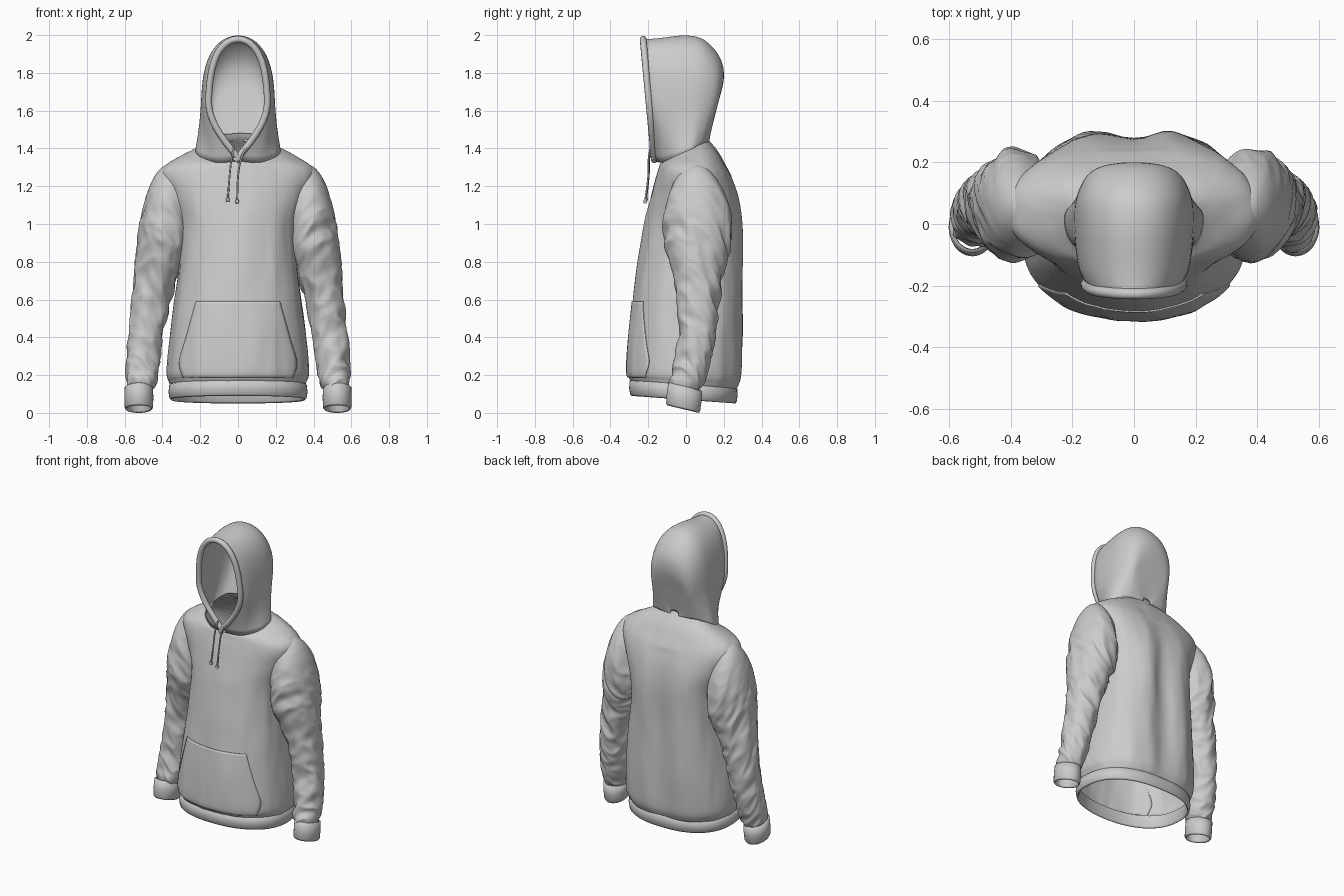
import bpy, bmesh, math
from mathutils import Vector, noise
from mathutils.bvhtree import BVHTree

if "Cube" in bpy.data.objects:
    bpy.data.objects.remove(bpy.data.objects["Cube"])


def spline(keys, steps):
    """Catmull-Rom interpolation through tuples of numbers."""
    out = []
    for i in range(len(keys) - 1):
        a, b, c, d = (keys[max(i - 1, 0)], keys[i], keys[i + 1], keys[min(i + 2, len(keys) - 1)])
        for k in range(steps):
            t = k / steps
            out.append(tuple(0.5 * (2 * q + (r - p) * t + (2 * p - 5 * q + 4 * r - s) * t * t
                                    + (3 * q - p - 3 * r + s) * t ** 3)
                             for p, q, r, s in zip(a, b, c, d)))
    return out + [keys[-1]]


def ring(key, count, front=2.0, back=2.0):
    """Oval through outer (x, z), inner (x, z), front y, back y; dz tilts it front to back."""
    ox, oz, ix, iz, yf, yb, dz = key
    pts = []
    for k in range(count):
        a = 2 * math.pi * k / count
        power = back if math.sin(a) > 0 else front
        c, s = (math.copysign(abs(f(a)) ** (2 / power), f(a)) for f in (math.cos, math.sin))
        pts.append(Vector(((ox + ix) / 2 + c * (ox - ix) / 2,
                           (yf + yb) / 2 + s * (yb - yf) / 2,
                           (oz + iz) / 2 + c * (oz - iz) / 2 + s * dz)))
    return pts


def wrinkle(rows, amount, freq, slant=0.0, ridged=False, top=9.0):
    """Push points in and out with noise, fading out above the height top."""
    for row in rows:
        centre = sum(row, Vector()) / len(row)
        for p in row:
            q = Vector(a * b for a, b in zip(p, freq))
            q.z += slant * (p.y - abs(p.x))
            n = noise.noise(q) + 0.5 * noise.noise(q * 2.1)
            if ridged:
                n = 0.55 - 2 * abs(n)
            fade = min(1, max(0.08, (top - p.z) / 0.25))
            p += (p - centre).normalized() * amount * fade * n


def loft(name, rows, closed=True, thickness=0):
    n = len(rows[0])
    bm = bmesh.new()
    grid = [[bm.verts.new(p) for p in row] for row in rows]
    for a, b in zip(grid, grid[1:]):
        for k in range(n if closed else n - 1):
            m = (k + 1) % n
            bm.faces.new((a[k], a[m], b[m], b[k]))
    bmesh.ops.remove_doubles(bm, verts=bm.verts, dist=0.0002)
    bmesh.ops.recalc_face_normals(bm, faces=bm.faces)
    for f in bm.faces:
        f.smooth = True
    mesh = bpy.data.meshes.new(name)
    bm.to_mesh(mesh)
    bm.free()
    obj = bpy.data.objects.new(name, mesh)
    bpy.context.collection.objects.link(obj)
    if thickness:
        mod = obj.modifiers.new("thickness", 'SOLIDIFY')
        mod.thickness = thickness
    return obj


def tube(name, points, radius):
    curve = bpy.data.curves.new(name, 'CURVE')
    curve.dimensions = '3D'
    curve.bevel_depth = radius
    curve.bevel_resolution = 3
    curve.use_fill_caps = True
    line = curve.splines.new('POLY')
    line.points.add(len(points) - 1)
    for p, q in zip(line.points, points):
        p.co = (*q, 1)
    line.use_smooth = True
    obj = bpy.data.objects.new(name, curve)
    bpy.context.collection.objects.link(obj)


def body_key(z, dz, hw, yf, yb):
    return (hw, z, -hw, z, yf, yb, dz)


# Torso, from the waistband up over the shoulders to the neck seam
torso_keys = [body_key(*k) for k in (
    (0.14, -0.02, 0.35, -0.285, 0.26), (0.165, -0.02, 0.362, -0.30, 0.28),
    (0.22, -0.01, 0.375, -0.31, 0.298), (0.40, 0, 0.36, -0.302, 0.31),
    (0.60, 0, 0.335, -0.28, 0.313), (0.80, 0, 0.312, -0.255, 0.313),
    (1.00, 0, 0.315, -0.22, 0.308), (1.14, 0, 0.365, -0.185, 0.282),
    (1.24, 0.005, 0.405, -0.16, 0.245), (1.30, 0.015, 0.39, -0.146, 0.208),
    (1.35, 0.035, 0.31, -0.138, 0.168), (1.385, 0.06, 0.215, -0.13, 0.118),
    (1.41, 0.07, 0.185, -0.12, 0.10))]
torso_rows = [ring(k, 112, 2.25, 2.5) for k in spline(torso_keys, 7)]
wrinkle(torso_rows, 0.007, (9, 9, 2))
for row in torso_rows:
    for p in row:  # hollow between the two long folds of the back
        if p.y > 0:
            fade = math.sin(math.pi * min(1, max(0, (p.z - 0.1) / 1.15))) ** 0.6
            p.y -= 0.04 * fade * math.exp(-(p.x / 0.08) ** 2)
torso = loft("torso", torso_rows)

# Waistband, folded to the inside
loft("waistband", [ring(body_key(*k), 96, 2.25, 2.4) for k in (
    (0.155, -0.02, 0.352, -0.287, 0.262), (0.148, -0.02, 0.364, -0.299, 0.272),
    (0.11, -0.02, 0.368, -0.301, 0.273), (0.078, -0.02, 0.363, -0.296, 0.268),
    (0.07, -0.02, 0.355, -0.289, 0.261), (0.08, -0.02, 0.348, -0.282, 0.254),
    (0.155, -0.02, 0.346, -0.28, 0.252))])

# Front pocket laid on the torso
tree = BVHTree.FromPolygons([v.co for v in torso.data.vertices],
                            [p.vertices for p in torso.data.polygons])
pocket_rows = []
for z, hw in spline([(0.19, 0.29), (0.27, 0.308), (0.41, 0.27), (0.59, 0.22)], 8):
    row = []
    for k in range(41):
        x = hw * (k / 20 - 1)
        hit = tree.ray_cast(Vector((x, -1, z)), Vector((0, 1, 0)))
        row.append(hit[0] + hit[1] * (0.005 if hit[1].y < 0 else -0.005))
    pocket_rows.append(row)
loft("front_pocket", pocket_rows, closed=False, thickness=0.005)

# Sleeves and cuffs
sleeve_keys = [
    (0.31, 1.335, 0.22, 1.05, -0.05, 0.13, 0), (0.405, 1.298, 0.245, 0.96, -0.085, 0.195, 0),
    (0.468, 1.20, 0.26, 0.90, -0.115, 0.235, 0), (0.515, 1.02, 0.275, 0.82, -0.118, 0.245, 0),
    (0.54, 0.82, 0.315, 0.72, -0.075, 0.205, 0), (0.56, 0.60, 0.365, 0.56, -0.045, 0.178, 0),
    (0.58, 0.40, 0.40, 0.38, -0.045, 0.152, 0), (0.592, 0.25, 0.42, 0.25, -0.065, 0.12, 0),
    (0.59, 0.17, 0.43, 0.17, -0.085, 0.095, -0.01), (0.58, 0.13, 0.45, 0.13, -0.085, 0.075, -0.01)]
cuff_rings = (  # z, shrink
    (0.14, 0.012), (0.135, 0.0), (0.08, -0.002), (0.03, 0.0), (0.02, 0.006),
    (0.03, 0.012), (0.13, 0.014))
for side, sx in (("right", 1), ("left", -1)):
    rows = [ring(k, 80) for k in spline(sleeve_keys, 14)]
    cuff = [ring((0.60 - s, z, 0.45 + s, z, -0.108 + s + 0.1 * z, 0.072 - s + 0.1 * z, -0.02), 48)
            for z, s in cuff_rings]
    for row in rows + cuff:
        for p in row:
            p.x *= sx
    wrinkle(rows, 0.013, (7, 7, 7), slant=6, ridged=True, top=1.25)
    loft(side + "_sleeve", rows)
    loft(side + "_cuff", cuff)

# Hood: arches fanning from the face opening to the nape
hood_keys = [  # base y, base z, crown y, crown z, base half width, widest half width
    (-0.165, 1.335, -0.225, 1.978, -0.015, 0.158), (-0.128, 1.325, -0.15, 1.983, 0.11, 0.183),
    (-0.06, 1.35, 0.0, 1.998, 0.205, 0.195), (0.02, 1.38, 0.10, 1.972, 0.228, 0.195),
    (0.065, 1.405, 0.18, 1.88, 0.20, 0.175), (0.095, 1.425, 0.20, 1.77, 0.16, 0.145),
    (0.115, 1.435, 0.165, 1.62, 0.11, 0.105), (0.125, 1.435, 0.123, 1.46, 0.03, 0.03)]


def arch(key, count=28):
    by, bz, ty, tz, wb, wm = key
    half = []
    for j in range(count + 1):
        s = math.sin(math.pi / 2 * j / count)
        w = wb + (wm - wb) * math.sin(min(1, 2 * s) * math.pi / 2)
        x = w * math.sqrt(max(0, 1 - s ** 5))
        half.append(Vector((x, by + (ty - by) * s, bz + (tz - bz) * s)))
    return half + [Vector((-p.x, p.y, p.z)) for p in reversed(half[:-1])]


hood_rows = [arch(k) for k in spline(hood_keys, 7)]
loft("hood", hood_rows, closed=False, thickness=0.01)
tube("hood_rim", [p + Vector((0, -0.002, 0)) for p in hood_rows[0]], 0.018)

# Drawstrings with knotted ends
strings = {"left": [(-0.02, -0.185, 1.41), (-0.035, -0.195, 1.34), (-0.045, -0.198, 1.25),
                    (-0.055, -0.212, 1.12)],
           "right": [(0.05, -0.185, 1.42), (0.015, -0.198, 1.34), (0.0, -0.20, 1.25),
                     (-0.005, -0.218, 1.11)]}
for side, path in strings.items():
    pts = spline(path, 6)
    tube(side + "_drawstring", pts, 0.005)
    tube(side + "_drawstring_knot", [pts[-2], pts[-1]], 0.009)
